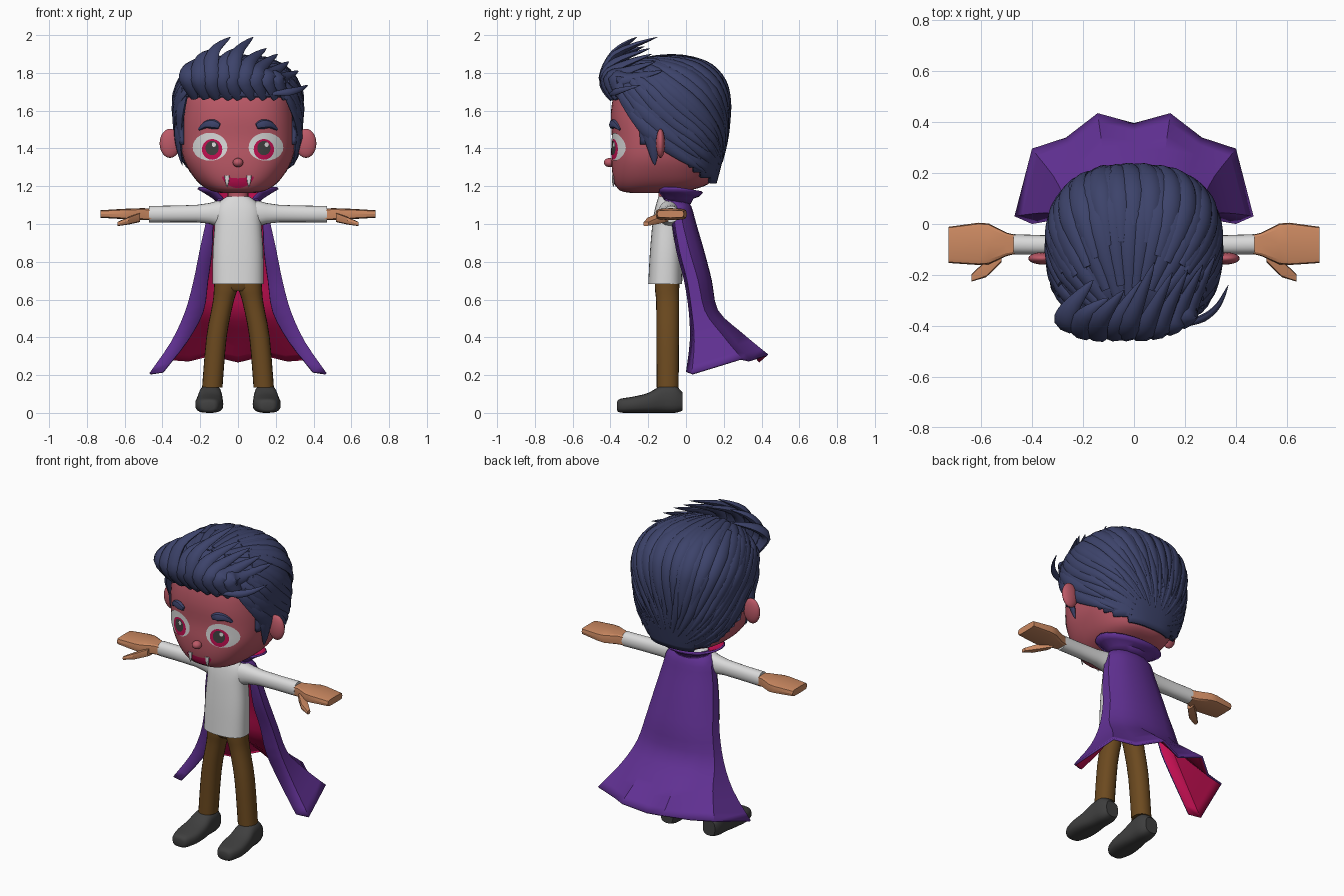
import bpy, bmesh, math, random
from mathutils import Vector

if "Cube" in bpy.data.objects:
    bpy.data.objects.remove(bpy.data.objects["Cube"])

random.seed(4)
P = 2.6  # roundness of the superellipse cross-sections


def material(name, r, g, b):
    m = bpy.data.materials.new(name)
    m.diffuse_color = (r, g, b, 1)
    m.use_nodes = True
    m.node_tree.nodes["Principled BSDF"].inputs["Base Color"].default_value = m.diffuse_color
    return m


SKIN = material("rosy_skin", 0.50, 0.10, 0.135)
TAN = material("tan_hand", 0.60, 0.25, 0.12)
WHITE = material("soft_white", 0.70, 0.70, 0.70)
BROWN = material("brown_cloth", 0.150, 0.068, 0.014)
DARK = material("dark_grey", 0.05, 0.05, 0.05)
PURPLE = material("purple_cloth", 0.118, 0.030, 0.29)
RED = material("crimson", 0.55, 0.005, 0.085)
NAVY = material("navy_hair", 0.046, 0.056, 0.145)


def finish(bm, name, mats, angle=40, sheet=False):
    if sheet:  # open surfaces: turn all faces outward together
        c = sum((v.co for v in bm.verts), Vector()) / len(bm.verts)
        bm.normal_update()
        if sum((f.calc_center_median() - c).dot(f.normal) * f.calc_area() for f in bm.faces) < 0:
            bmesh.ops.reverse_faces(bm, faces=bm.faces[:])
    else:
        bmesh.ops.recalc_face_normals(bm, faces=bm.faces[:])
    me = bpy.data.meshes.new(name)
    bm.to_mesh(me)
    bm.free()
    for m in mats:
        me.materials.append(m)
    me.shade_smooth()
    me.set_sharp_from_angle(angle=math.radians(angle))
    ob = bpy.data.objects.new(name, me)
    bpy.context.collection.objects.link(ob)
    return ob


def spline(pts, k):
    """Smooth a short list of points or profile rows."""
    out = []
    for i in range(len(pts) - 1):
        a, b, c, d = (pts[max(i - 1, 0)], pts[i], pts[i + 1], pts[min(i + 2, len(pts) - 1)])
        for j in range(k):
            t = j / k
            out.append(tuple(0.5 * (2 * q + (r - p) * t + (2 * p - 5 * q + 4 * r - s) * t * t
                                    + (3 * q - p - 3 * r + s) * t ** 3)
                             for p, q, r, s in zip(a, b, c, d)))
    return out + [tuple(pts[-1])]


def bridge(bm, rings, closed=True):
    n = len(rings[0])
    for a, b in zip(rings, rings[1:]):
        for i in range(n if closed else n - 1):
            bm.faces.new((a[i], a[(i + 1) % n], b[(i + 1) % n], b[i]))


def loft(name, rows, axis, mat, n=20, p=2.2, side=1, keep=None, angle=40):
    """Rows are (position along axis, two centre values, two radii)."""
    bm = bmesh.new()
    rings = []
    for a, u, v, ru, rv in rows:
        ring = []
        for i in range(n):
            t = 2 * math.pi * i / n
            c, s = math.cos(t), math.sin(t)
            x = u + ru * math.copysign(abs(c) ** (2 / p), c)
            y = v + rv * math.copysign(abs(s) ** (2 / p), s)
            co = {"x": (a, x, y), "y": (x, a, y), "z": (x, y, a)}[axis]
            ring.append(bm.verts.new((co[0] * side, co[1], co[2])))
        rings.append(ring)
    bridge(bm, rings)
    bm.faces.new(rings[-1])
    if keep:
        drop = [f for f in bm.faces if not keep(f.calc_center_median())]
        bmesh.ops.delete(bm, geom=drop, context="FACES")
    else:
        bm.faces.new(rings[0][::-1])
    return finish(bm, name, [mat], angle, sheet=bool(keep))


def ball(name, loc, scale, mat):
    bm = bmesh.new()
    bmesh.ops.create_uvsphere(bm, u_segments=20, v_segments=12, radius=1)
    for v in bm.verts:
        v.co = Vector(loc) + Vector(v.co[i] * scale[i] for i in range(3))
    finish(bm, name, [mat])


def row_at(rows, z):
    for a, b in zip(rows, rows[1:]):
        if a[0] <= z <= b[0]:
            t = (z - a[0]) / max(b[0] - a[0], 1e-6)
            return [p + (q - p) * t for p, q in zip(a, b)]


# Head, neck, nose
HEAD = spline([(1.163, 0, -.18, .08, .10), (1.175, 0, -.17, .14, .175), (1.21, 0, -.13, .20, .245),
               (1.27, 0, -.12, .25, .27), (1.35, 0, -.107, .29, .288), (1.45, 0, -.095, .305, .297),
               (1.58, 0, -.095, .30, .303), (1.70, 0, -.095, .28, .28), (1.80, 0, -.10, .20, .20),
               (1.84, 0, -.10, .08, .08)], 4)
loft("head", HEAD, "z", SKIN, 48, P)
loft("neck", [(1.08, 0, -.09, .055, .05), (1.2, 0, -.1, .055, .05)], "z", SKIN)
ball("nose", (0, -.405, 1.325), (.028, .03, .024), SKIN)


def face_y(x, z):
    _, _, cy, rx, ry = row_at(HEAD, z)
    return cy - ry * max(0, 1 - abs(x / rx) ** P) ** (1 / P)


def face_plate(name, cx, cz, w, up, down, lift, mat, bend=0):
    """Thin patch that follows the curve of the face."""
    bm = bmesh.new()
    rings = []
    for r in (.05, .35, .7, 1):
        ring = []
        for i in range(24):
            t = 2 * math.pi * i / 24
            dx = w * r * math.cos(t)
            z = cz + (up if math.sin(t) > 0 else down) * r * math.sin(t) + bend * dx * dx
            ring.append(bm.verts.new((cx + dx, face_y(cx + dx, z) - lift, z)))
        rings.append(ring)
    bridge(bm, rings)
    bm.faces.new(rings[0])
    finish(bm, name, [mat])
    ob = bpy.data.objects[name]
    if sum(f.normal.y * f.area for f in ob.data.polygons) > 0:
        ob.data.flip_normals()


# Hair cap: covers top and back, leaves the face and ears clear
CAP = spline([(1.17, 0, -.06, .20, .21), (1.30, 0, -.09, .285, .275), (1.42, 0, -.095, .318, .308),
              (1.55, 0, -.095, .325, .318), (1.70, 0, -.10, .32, .315), (1.80, 0, -.105, .27, .265),
              (1.855, 0, -.11, .19, .185), (1.877, 0, -.11, .10, .10), (1.885, 0, -.11, .02, .02)], 5)


def hair_region(c):
    if c.y < -.25:
        return c.z > 1.66
    if c.y < -.10:
        return c.z > 1.43
    return c.z > 1.39 - .7 * (c.y + .1)


cap = loft("hair_cap", CAP, "z", NAVY, 64, P, keep=hair_region)
mod = cap.modifiers.new("thickness", "SOLIDIFY")
mod.thickness, mod.offset = .02, -1

CENTRE = Vector((0, -.1, 1.5))


def on_cap(d):
    lo, hi = 0, .8
    for _ in range(24):
        s = (lo + hi) / 2
        q = CENTRE + d * s
        row = row_at(CAP, q.z)
        inside = row and abs(q.x / row[3]) ** P + abs((q.y - row[2]) / row[4]) ** P < 1
        lo, hi = (s, hi) if inside else (lo, s)
    return CENTRE + d * lo


def strand(bm, pts, width, thick, k=4, tip=0.03):
    """Flattened tapering lock lying around the head centre."""
    path = [Vector(q) for q in spline([tuple(q) for q in pts], k)]
    rings = []
    for i, q in enumerate(path):
        t = i / (len(path) - 1)
        tan = (path[min(i + 1, len(path) - 1)] - path[max(i - 1, 0)]).normalized()
        across = tan.cross(q - CENTRE).normalized()
        out = across.cross(tan).normalized()
        w = (.4 + .6 * min(1, 3 * t)) * (1 - t ** 2.5) + tip
        rings.append([bm.verts.new(q + across * math.cos(a) * width * w + out * math.sin(a) * thick * w)
                      for a in (2 * math.pi * j / 8 for j in range(8))])
    bridge(bm, rings)
    bm.faces.new(rings[-1])
    bm.faces.new(rings[0][::-1])


# Swept-back locks running from the quiff root to the nape
bm = bmesh.new()
T = math.radians(45)
front, up, right = Vector((0, -math.cos(T), math.sin(T))), Vector((0, math.sin(T), math.cos(T))), Vector((1, 0, 0))
for layer in range(2):
    for i in range(19):
        roll = -95 + 190 * (i + .5 * layer) / 18.5 + random.uniform(-2, 2)
        start, end = 18 + 22 * layer + random.uniform(0, 10), 158 - 22 * layer + random.uniform(-6, 8)
        pts = []
        for j in range(7):
            f = math.radians(start + (end - start) * j / 6)
            r = math.radians(roll + 8 * math.sin(f * 1.3))
            d = front * math.cos(f) + math.sin(f) * (up * math.cos(r) + right * math.sin(r))
            pts.append(on_cap(d) + d * (.002 + .005 * layer))
        strand(bm, pts, .042, .016, 3)
finish(bm, "hair_locks", [NAVY], 50)

# Quiff: upright locks curling off the forehead
bm = bmesh.new()
for x, bulge, top, ty, tz in ((-.23, -.39, 1.84, -.22, 1.89), (-.17, -.42, 1.88, -.29, 1.93),
                              (-.11, -.43, 1.91, -.26, 1.99), (-.04, -.43, 1.88, -.22, 1.94),
                              (.01, -.43, 1.90, -.15, 1.99), (.08, -.43, 1.86, -.19, 1.93),
                              (.14, -.42, 1.83, -.18, 1.90), (.20, -.40, 1.80, -.16, 1.86),
                              (.25, -.37, 1.77, -.12, 1.81)):
    strand(bm, [(x, bulge + .04, 1.665), (x - .04, bulge, 1.77), (x - .02, bulge + .06, top), (x + .07, ty, tz)],
           .055, .032)
strand(bm, [(.18, -.40, 1.69), (.27, -.37, 1.70), (.33, -.32, 1.715), (.37, -.24, 1.735)], .022, .014)
# Sideburns and temple locks
for s in (-1, 1):
    strand(bm, [(s * .29, -.19, 1.64), (s * .317, -.19, 1.5), (s * .312, -.175, 1.4), (s * .295, -.165, 1.31)], .045, .02)
    strand(bm, [(s * .27, -.30, 1.72), (s * .305, -.25, 1.6), (s * .31, -.225, 1.52), (s * .308, -.21, 1.43)], .045, .022)
finish(bm, "quiff_and_sideburns", [NAVY], 50)

# Paired parts
for s, tag in ((-1, "left"), (1, "right")):
    ball("ear_" + tag, (s * .36, -.135, 1.427), (.055, .024, .077), SKIN)
    x = s * .14
    face_plate("eye_white_" + tag, x + s * .008, 1.405, .092, .078, .07, .004, WHITE)
    face_plate("iris_" + tag, x - s * .003, 1.395, .054, .055, .055, .006, RED)
    face_plate("pupil_" + tag, x - s * .003, 1.402, .035, .038, .038, .008, DARK)
    face_plate("eye_glint_" + tag, x + .012, 1.42, .011, .012, .012, .0095, WHITE)
    bm = bmesh.new()
    strand(bm, [(s * bx, face_y(s * bx, bz) - .004, bz)
                for bx, bz in ((.098, 1.518), (.13, 1.528), (.17, 1.526), (.208, 1.50))], .022, .016, tip=.25)
    finish(bm, "eyebrow_" + tag, [NAVY])
    fx = s * .058
    fy = face_y(fx, 1.23) - .006
    loft("fang_" + tag, [(1.197, fx, fy, .002, .002), (1.225, fx, fy, .010, .007), (1.256, fx, fy, .014, .008)],
         "z", WHITE, 10)
    # Sleeve, hand, thumb
    loft("sleeve_" + tag, [(.04, -.09, 1.055, .06, .07), (.11, -.09, 1.055, .056, .068), (.15, -.088, 1.056, .048, .055),
                           (.22, -.085, 1.055, .041, .046), (.35, -.082, 1.053, .038, .044),
                           (.472, -.08, 1.052, .04, .044)], "x", WHITE, side=s)
    loft("hand_" + tag, [(.45, -.08, 1.05, .034, .03), (.50, -.08, 1.052, .046, .032), (.57, -.078, 1.052, .08, .03),
                         (.61, -.078, 1.053, .083, .027), (.728, -.082, 1.053, .071, .02)],
         "x", TAN, 12, 5, s, angle=25)
    loft("thumb_" + tag, [(.52, -.12, 1.035, .03, .025), (.58, -.175, 1.017, .034, .02),
                          (.638, -.212, 1.0, .014, .011)], "x", TAN, 8, 4, s, angle=25)
    # Trouser leg and shoe
    loft("trouser_leg_" + tag, spline([(.135, .136, -.097, .054, .058), (.40, .114, -.097, .054, .06),
                                       (.58, .080, -.097, .055, .061), (.65, .066, -.1, .062, .064),
                                       (.71, .062, -.1, .064, .066)], 3), "z", BROWN, side=s)
    loft("shoe_" + tag, spline([(-.366, .155, .036, .03, .02), (-.35, .155, .038, .052, .036),
                                (-.28, .153, .043, .073, .043), (-.20, .15, .053, .071, .053),
                                (-.13, .147, .072, .063, .072), (-.06, .145, .073, .058, .073),
                                (-.018, .145, .06, .042, .048)], 3), "y", DARK, 20, 2.8, s)
loft("trouser_seat", [(.645, 0, -.1, .07, .05), (.665, 0, -.1, .115, .062), (.71, 0, -.1, .12, .066)], "z", BROWN)

# Open smiling mouth
face_plate("mouth", 0, 1.228, .084, .014, .038, .004, RED, 3)

# Shirt body
loft("shirt", spline([(.682, 0, -.11, .136, .09), (.85, 0, -.105, .134, .086), (1.0, 0, -.10, .124, .078),
                      (1.07, 0, -.097, .122, .07), (1.115, 0, -.095, .10, .06), (1.145, 0, -.095, .06, .05)], 4),
     "z", WHITE, 32, 2.5)


def cloth(name, grid):
    """Purple sheet with a crimson lining."""
    bm = bmesh.new()
    bridge(bm, [[bm.verts.new(q) for q in row] for row in grid], closed=False)
    ob = finish(bm, name, [PURPLE, RED], 35, sheet=True)
    m = ob.modifiers.new("lining", "SOLIDIFY")
    m.thickness, m.offset, m.material_offset = .012, -1, 1


# Cape rows: height, back y, side x, front y, front x, amount of hem folding
CAPE = spline([(1.135, .00, .10, -.12, .085, 0), (1.09, .03, .148, -.08, .14, 0), (1.0, .055, .172, -.075, .135, 0),
               (.85, .10, .205, -.05, .14, .1), (.70, .14, .235, -.01, .16, .2), (.54, .175, .28, .015, .185, .35),
               (.41, .30, .35, .02, .27, .7), (.28, .435, .46, .0, .40, 1)], 3)
SMOOTH = ((0, 1, 0), (.45, .95, 0), (.8, .75, 0), (1, .45, 0), (1, .12, 0))
FOLDED = ((0, .91, -.005), (.31, 1, .03), (.58, .78, 0), (.87, .68, .01), (1.02, .07, -.07))
grid = []
for z, yb, xs, yf, xf, f in CAPE:
    half = []
    for a, b in zip(SMOOTH, FOLDED):
        kx, ky, dz = (p + (q - p) * f for p, q in zip(a, b))
        half.append((kx * xs, yf + (yb - yf) * ky, z + dz * f))
    half.append((xf, yf, z - .062 * f * f))
    grid.append([(-x, y, h) for x, y, h in half[:0:-1]] + half)
cloth("cape", grid)

# Flared stand-up collar, open at the throat
grid = []
for z, rx, ry in ((1.105, .105, .075), (1.135, .135, .09), (1.165, .18, .12), (1.185, .215, .14)):
    row = []
    for i in range(17):
        a = math.radians(-50 + 280 * i / 16)
        row.append((rx * math.cos(a), -.05 + ry * math.sin(a), z - .02 * max(0, math.sin(a)) * (z > 1.15)))
    grid.append(row)
cloth("collar", grid)
